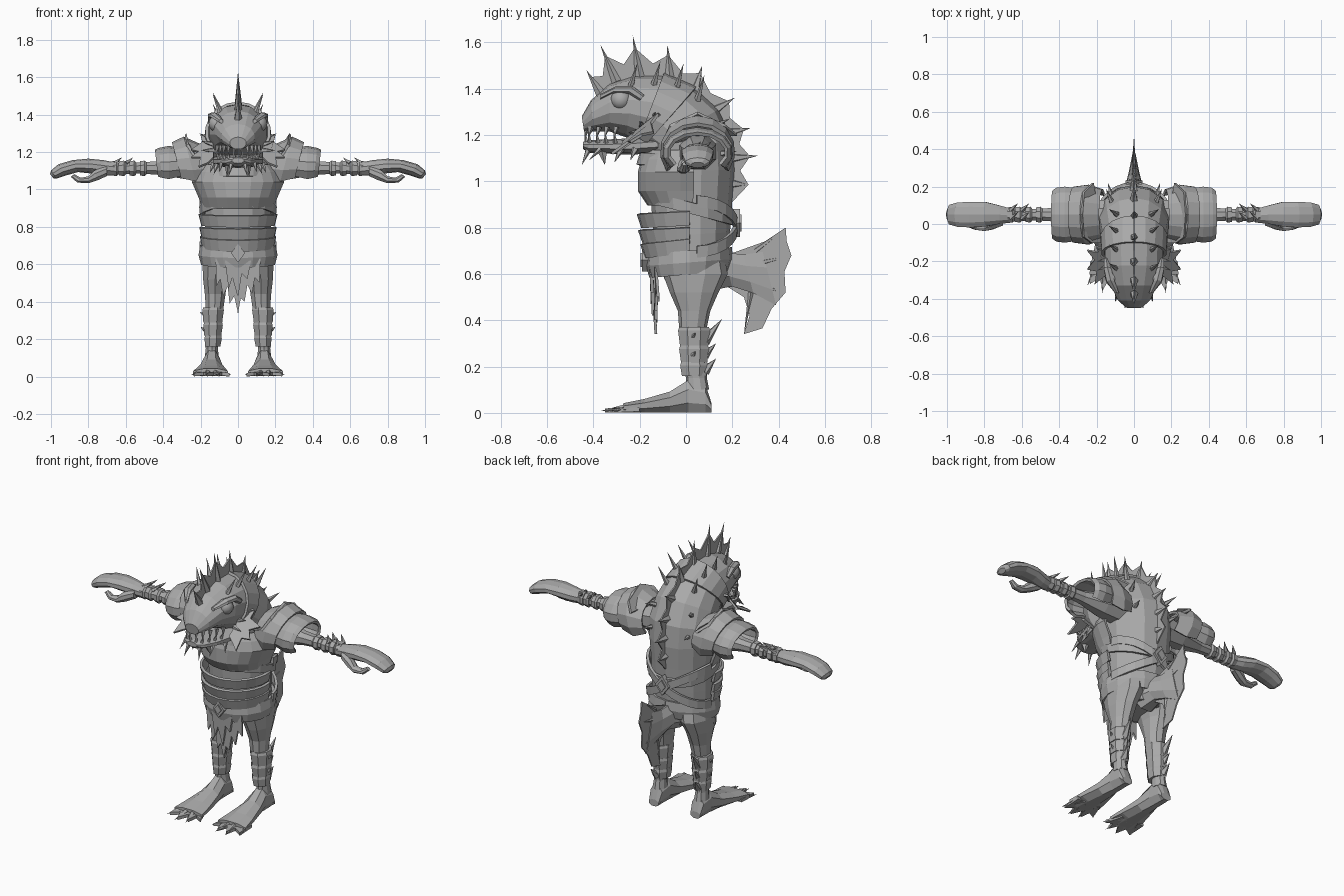
import bpy, bmesh, math
from mathutils import Vector as V

grey = bpy.data.materials.new("stone grey")
grey.diffuse_color = (0.4, 0.4, 0.4, 1)


def mesh(name, verts, faces, mirror=False, thick=0):
    me = bpy.data.meshes.new(name)
    me.from_pydata([tuple(v) for v in verts], [], faces)
    bm = bmesh.new()
    bm.from_mesh(me)
    bmesh.ops.recalc_face_normals(bm, faces=bm.faces)
    bm.to_mesh(me)
    bm.free()
    ob = bpy.data.objects.new(name, me)
    bpy.context.collection.objects.link(ob)
    me.materials.append(grey)
    if thick:
        m = ob.modifiers.new("thickness", 'SOLIDIFY')
        m.thickness, m.offset = thick, 0
    if mirror:
        ob.modifiers.new("mirror", 'MIRROR').use_mirror_merge = False
    return ob


def loft(name, secs, n=10, mirror=False, arc=None, thick=0):
    """Skin through (centre, u, v) sections; arc=(a0, a1) degrees leaves it open."""
    pts, faces, k = [], [], len(secs)
    for c, u, v in secs:
        for i in range(n):
            a = (math.radians(arc[0] + (arc[1] - arc[0]) * i / (n - 1)) if arc
                 else math.tau * (i + .5) / n)
            pts.append(V(c) + V(u) * math.cos(a) + V(v) * math.sin(a))
    for j in range(k - 1):
        for i in range(n - 1 if arc else n):
            b = (i + 1) % n
            faces.append((j * n + i, j * n + b, j * n + n + b, j * n + n + i))
    if not arc:
        faces += [tuple(range(n)), tuple(range(k * n - n, k * n))]
    return mesh(name, pts, faces, mirror, thick)


def spikes(name, items, mirror=False, n=5):
    """Cones given as (base, tip, radius)."""
    pts, faces = [], []
    for b, t, r in items:
        b, t, o = V(b), V(t), len(pts)
        q = (t - b).to_track_quat('Z', 'Y')
        pts += [b + q @ V((r * math.cos(math.tau * i / n), r * math.sin(math.tau * i / n), 0))
                for i in range(n)] + [t]
        faces += [(o + i, o + (i + 1) % n, o + n) for i in range(n)]
        faces.append(tuple(range(o, o + n)))
    return mesh(name, pts, faces, mirror)


def plate(name, pts, thick, mirror=False):
    return mesh(name, pts, [tuple(range(len(pts)))], mirror, thick)


def band(name, rows, cy=0.0, half=100, tilt=0.0, lean=0.0, n=13, mid=0, thick=.016, mirror=False):
    """Plate wrapped round the trunk; rows are (z, rx, ry); angle 0 faces front."""
    secs = [((0, cy, z), (0, -ry, tilt), (rx, 0, lean)) for z, rx, ry in rows]
    return loft(name, secs, n, mirror, (mid - half, mid + half), thick)


# trunk and head: (back y, z, belly y, z, half width)
trunk = [(.15, .56, -.08, .55, .13), (.18, .65, -.12, .64, .175), (.19, .78, -.14, .76, .18),
         (.20, .92, -.15, .90, .18), (.21, 1.05, -.16, 1.04, .19), (.20, 1.18, -.16, 1.11, .195),
         (.14, 1.31, -.17, 1.13, .185), (.04, 1.40, -.19, 1.14, .17), (-.10, 1.455, -.21, 1.16, .16),
         (-.22, 1.455, -.26, 1.19, .155), (-.33, 1.42, -.33, 1.215, .125),
         (-.41, 1.35, -.40, 1.215, .09), (-.45, 1.28, -.44, 1.215, .045)]


def trunk_sec(s, k=1.0):
    d, b = V((0, s[0], s[1])), V((0, s[2], s[3]))
    return ((d + b) / 2, (s[4] * k, 0, 0), (d - b) / 2 * k)


loft("body_and_head", [trunk_sec(s) for s in trunk], 14)
loft("gill_cover", [trunk_sec(trunk[7], 1.02), trunk_sec(trunk[8], 1.05)], 15,
     arc=(-50, 230), thick=.015)

# jaw, teeth and barbels
loft("lower_jaw", [((0, y, z), (w, 0, 0), (0, 0, h)) for y, z, w, h in
     [(-.12, 1.16, .14, .04), (-.25, 1.15, .14, .035), (-.35, 1.15, .11, .03),
      (-.42, 1.15, .07, .028), (-.445, 1.155, .035, .015)]], 10)
jaw = [(.02, -.435), (.055, -.42), (.08, -.385), (.1, -.35), (.118, -.31)]
spikes("upper_teeth", [((x * .95, y + .01, 1.235), (x, y - .003, 1.182), .013) for x, y in jaw], True, 4)
spikes("lower_teeth", [((x * .85, y + .005, 1.165), (x * .95 + .008, y, 1.213), .011) for x, y in jaw], True, 4)
spikes("barbels", [((.035, -.42, 1.14), (.05, -.45, 1.07), .014), ((.09, -.37, 1.14), (.10, -.42, 1.09), .012),
                   ((.05, -.36, 1.13), (.06, -.35, 1.07), .022), ((.11, -.28, 1.14), (.13, -.31, 1.08), .016),
                   ((.13, -.22, 1.14), (.15, -.24, 1.09), .016)], True)
plate("cheek_fin", [(.13, -.10, 1.29), (.20, -.12, 1.29), (.19, -.15, 1.25), (.25, -.14, 1.21),
                    (.21, -.19, 1.20), (.25, -.24, 1.17), (.20, -.25, 1.17), (.21, -.32, 1.12),
                    (.16, -.28, 1.14), (.13, -.27, 1.17)], .012, True)
spikes("cheek_spines", [((.13, -.15, 1.27), (.21, -.13, 1.30), .015), ((.13, -.19, 1.24), (.20, -.20, 1.26), .015),
                        ((.13, -.22, 1.21), (.20, -.25, 1.21), .015)], True)

# eyes with brow ridges
bm = bmesh.new()
bmesh.ops.create_uvsphere(bm, u_segments=12, v_segments=8, radius=.045)
bmesh.ops.translate(bm, verts=bm.verts, vec=(.112, -.28, 1.352))
bm.verts.index_update()
eye = mesh("eye", [v.co.copy() for v in bm.verts], [tuple(v.index for v in f.verts) for f in bm.faces], True)
bm.free()
eye.data.polygons.foreach_set("use_smooth", [True] * len(eye.data.polygons))
loft("brow_ridge", [((.09, -.37, 1.365), (.012, 0, 0), (0, 0, .012)), ((.125, -.31, 1.395), (.025, 0, 0), (0, .01, .016)),
                    ((.142, -.24, 1.395), (.022, 0, 0), (0, .01, .016)), ((.15, -.19, 1.36), (.01, 0, 0), (0, .01, .012))], 6, True)

# dorsal spines joined by a scalloped membrane: base y, z, tip y, z
spine = [(-.37, 1.38, -.43, 1.48), (-.30, 1.43, -.37, 1.59), (-.20, 1.45, -.23, 1.63), (-.07, 1.44, -.08, 1.59),
         (.04, 1.39, .07, 1.50), (.13, 1.31, .21, 1.36), (.18, 1.21, .28, 1.23),
         (.20, 1.10, .31, 1.11), (.20, .99, .27, .985)]
spikes("dorsal_spines", [((0, a, b), (0, c, d), .022) for a, b, c, d in spine])
edge = [(0, spine[0][0], spine[0][1])]
for p, q in zip(spine, spine[1:]):
    edge.append((0, p[0] * .3 + p[2] * .7, p[1] * .3 + p[3] * .7))
    edge.append((0, (p[0] + q[0]) * .31 + (p[2] + q[2]) * .19, (p[1] + q[1]) * .31 + (p[3] + q[3]) * .19))
edge += [(0, .27, .985), (0, .19, .90)]
inner = [(0, a * .93 - .01, b - .03) for a, b, c, d in reversed(spine)]
plate("dorsal_membrane", edge + inner, .008)
side = [(-.24, 1.40), (-.14, 1.41), (-.04, 1.40), (.05, 1.35)]
spikes("side_spines", [((.09, y, z), (.135, y + .03, z + .11), .016) for y, z in side], True)
spikes("back_studs", [((.12, .12, 1.24), (.15, .19, 1.27), .015), ((.12, .15, 1.12), (.14, .22, 1.13), .015)], True)

# chest plate and belly bands
band("chest_plate", [(.90, .185, .16), (.96, .205, .20), (1.04, .24, .20), (1.09, .22, .185), (1.13, .19, .165)])
band("collar", [(1.07, .17, .205), (1.12, .18, .19)], half=80, thick=.02)
band("belly_band_upper", [(.81, .19, .185), (.87, .205, .205)], half=95, tilt=-.01)
band("belly_band_middle", [(.73, .185, .175), (.80, .20, .20)], half=95, tilt=-.01)
band("belly_band_lower", [(.69, .185, .17), (.75, .197, .19)], half=95, tilt=-.02)
band("belt", [(.60, .19, .165), (.65, .203, .18), (.70, .195, .175)], cy=.015, half=180, n=17, tilt=-.015)
band("waist_strap", [(.86, .195, .185), (.91, .20, .19)], cy=.02, half=180, n=17, tilt=.05)
band("back_sash", [(.78, .197, .185), (.83, .2, .187)], cy=.03, half=85, mid=180, lean=.11, mirror=True)


def diamond(name, y, z, r):
    pts = [(r * .75 * math.sin(i * math.pi / 2), y, z + r * math.cos(i * math.pi / 2)) for i in range(4)]
    plate(name, pts, .03)
    plate(name + "_centre", [(a * .6, b + (.012 if y > 0 else -.012), z + (c - z) * .6) for a, b, c in pts], .02)


diamond("belt_buckle", -.175, .66, .05)
diamond("back_buckle", .218, .82, .06)

# ragged loincloth
plate("loincloth", [(-.12, -.13, .63), (.12, -.13, .63), (.115, -.12, .50), (.09, -.125, .53), (.075, -.13, .44),
                    (.05, -.13, .49), (.035, -.13, .40), (.015, -.135, .42), (0, -.13, .34), (-.02, -.135, .43),
                    (-.045, -.13, .39), (-.055, -.13, .48), (-.08, -.13, .43), (-.095, -.125, .52), (-.115, -.12, .48)], .012)
plate("loincloth_overlay", [(-.07, -.15, .62), (.07, -.15, .62), (.05, -.145, .52), (.02, -.145, .55),
                            (0, -.14, .42), (-.03, -.145, .53), (-.05, -.145, .47)], .015)

# tail stalk and fan
loft("tail_stalk", [((0, y, z), (w, 0, 0), (0, -h * .25, h)) for y, z, w, h in
     [(.08, .61, .09, .09), (.18, .62, .055, .08), (.27, .60, .03, .09), (.36, .58, .01, .125)]], 8)
plate("tail_fan", [(0, .20, .69), (0, .34, .74), (0, .43, .80), (0, .435, .74), (0, .455, .68), (0, .425, .61), (0, .43, .52),
                   (0, .37, .45), (0, .33, .365), (0, .25, .34), (0, .275, .42), (0, .25, .50), (0, .17, .55)], .008)
spikes("tail_rays", [((0, .30, .70), (0, .435, .80), .012), ((0, .33, .65), (0, .46, .68), .012),
                     ((0, .33, .55), (0, .43, .515), .012), ((0, .28, .52), (0, .25, .335), .012)])

# legs: z, x, y, half width, half depth
loft("leg", [((x, y, z), (w, 0, 0), (0, d, 0)) for z, x, y, w, d in
     [(.68, .095, .035, .085, .13), (.60, .112, .04, .082, .14), (.52, .122, .035, .068, .105), (.44, .122, .035, .058, .07),
      (.37, .125, .03, .05, .06), (.25, .135, .035, .045, .055), (.15, .14, .045, .034, .045), (.10, .14, .05, .04, .05)]], 10, True)
for i, (z0, z1, w, d) in enumerate([(.16, .22, .05, .065), (.22, .29, .056, .07), (.29, .37, .062, .075)]):
    loft(f"shin_guard_{i + 1}", [((.135, .035, z0), (w * .88, 0, 0), (0, d * .88, 0)),
                                 ((.133, .035, z1 - .015), (w, 0, 0), (0, d, 0)),
                                 ((.132, .035, z1), (w * .93, 0, 0), (0, d * .93, 0))], 8, True)
spikes("calf_spikes", [((.14, .08, .31), (.15, .155, .405), .026), ((.14, .08, .25), (.15, .13, .30), .022),
                       ((.14, .08, .18), (.15, .13, .235), .024), ((.18, .03, .33), (.205, .04, .345), .012),
                       ((.18, .03, .25), (.20, .04, .265), .012)], True)

# webbed feet with clawed toes
loft("foot", [((x, y, h / 2 + .002), (w, 0, 0), (0, 0, h * .54)) for y, x, w, h in
     [(.11, .14, .035, .04), (.085, .14, .042, .12), (.01, .14, .045, .14), (-.07, .142, .062, .09),
      (-.18, .145, .085, .058), (-.27, .147, .10, .04)]], 8, True)
plate("foot_web", [(.08, -.2, .015), (.045, -.30, .01), (.085, -.28, .015), (.10, -.34, .01), (.13, -.29, .015), (.165, -.35, .01),
                   (.185, -.29, .015), (.235, -.32, .01), (.235, -.2, .015)], .018, True)
spikes("toes", [((.11, -.2, .025), (.035, -.31, .008), .025), ((.13, -.22, .025), (.10, -.365, .008), .025),
                ((.16, -.22, .025), (.17, -.37, .008), .025), ((.185, -.2, .025), (.25, -.33, .008), .025)], True)


# arms: x, y, z, half depth, half height, slant
def limb(name, rows, n=8, **kw):
    return loft(name, [((x, y, z), (0, d, 0), (s, 0, h)) for x, y, z, d, h, s in rows], n, True, **kw)


limb("arm", [(.12, .05, 1.13, .09, .09, 0), (.28, .05, 1.12, .075, .07, 0), (.42, .05, 1.115, .04, .04, 0),
             (.52, .05, 1.115, .033, .032, 0), (.68, .045, 1.11, .035, .035, 0)])
limb("shoulder_plate_inner", [(.17, .05, 1.13, .13, .10, .02), (.25, .05, 1.13, .155, .145, .04),
                              (.32, .05, 1.13, .145, .115, .03)], 11, arc=(-35, 215), thick=.016)
limb("shoulder_plate_outer", [(.30, .05, 1.13, .135, .085, -.01), (.37, .05, 1.125, .145, .10, 0), (.41, .05, 1.125, .14, .09, .01),
                              (.43, .05, 1.125, .125, .08, .01)], 11, arc=(-40, 220), thick=.016)
plate("shoulder_crest", [(.17, -.10, 1.16), (.23, -.10, 1.17), (.27, -.07, 1.24), (.28, .05, 1.295), (.27, .17, 1.24),
                         (.22, .22, 1.20), (.20, .10, 1.20)], .015, True)
for i, x in enumerate((.49, .545, .60, .64)):
    limb(f"bracer_{i + 1}", [(x, .05, 1.113, .037, .036, 0), (x + .01, .05, 1.113, .046, .045, 0),
                             (x + .035, .05, 1.113, .042, .041, 0)])
spikes("bracer_spikes", [((x, y, 1.14), (x - .04, y + .035, 1.172), .014)
                         for x in (.60, .66) for y in (.03, .075)], True)
limb("mitten_hand", [(.66, .045, 1.11, .04, .035, 0), (.72, .05, 1.115, .052, .042, 0), (.79, .052, 1.125, .068, .04, .01),
                     (.87, .05, 1.125, .072, .032, .015), (.94, .05, 1.105, .068, .03, .02), (.985, .05, 1.08, .055, .022, .015),
                     (.995, .05, 1.07, .03, .012, .01)], 10)
limb("thumb", [(.70, .02, 1.10, .03, .03, 0), (.76, .0, 1.075, .032, .028, .01), (.80, -.012, 1.052, .028, .02, 0),
               (.85, -.01, 1.05, .022, .014, -.01), (.885, -.005, 1.075, .012, .008, -.01)])
